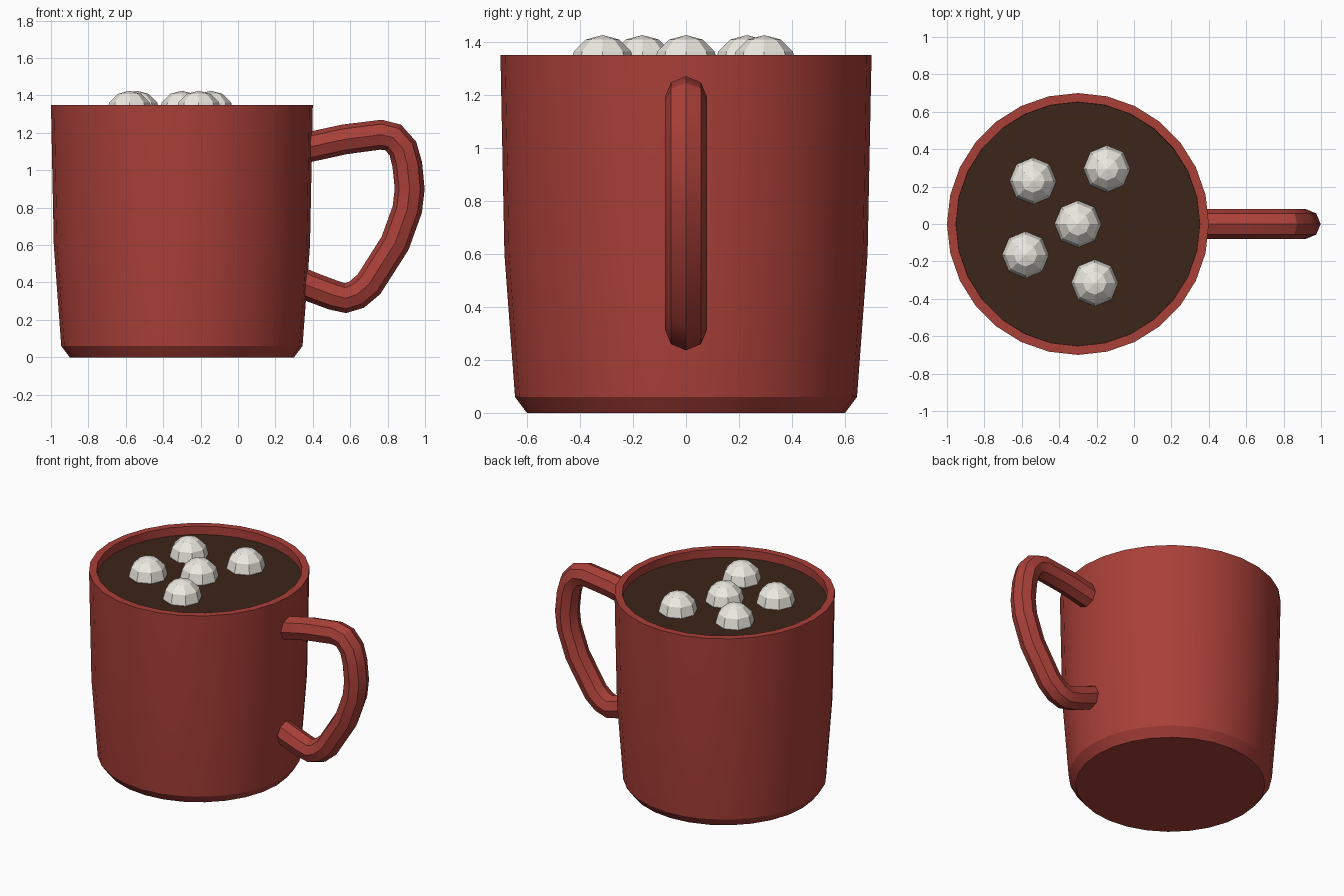
import bpy, bmesh
from math import sin, cos, pi, radians

if "Cube" in bpy.data.objects:
    bpy.data.objects.remove(bpy.data.objects["Cube"])

CX, SEG = -0.3, 28  # mug axis and number of sides


def material(name, rgb):
    m = bpy.data.materials.new(name)
    m.diffuse_color = (*rgb, 1)
    m.use_nodes = True
    m.node_tree.nodes["Principled BSDF"].inputs["Base Color"].default_value = m.diffuse_color
    return m


red = material("red_glaze", (0.40, 0.050, 0.040))
cocoa = material("cocoa", (0.045, 0.018, 0.010))
white = material("marshmallow", (0.85, 0.82, 0.76))


def smooth(ob):
    bpy.ops.object.select_all(action='DESELECT')
    bpy.context.view_layer.objects.active = ob
    ob.select_set(True)
    bpy.ops.object.shade_smooth_by_angle(angle=radians(30))


def lathe(name, profile, mat):
    """Revolve (radius, z) points about the mug axis, capping both ends."""
    bm = bmesh.new()
    rings = [[bm.verts.new((r * cos(2 * pi * i / SEG), r * sin(2 * pi * i / SEG), z))
              for i in range(SEG)] for r, z in profile]
    for a, b in zip(rings, rings[1:]):
        for i in range(SEG):
            j = (i + 1) % SEG
            bm.faces.new((a[i], a[j], b[j], b[i]))
    bm.faces.new(rings[0][::-1])
    bm.faces.new(rings[-1])
    me = bpy.data.meshes.new(name)
    bm.to_mesh(me)
    bm.free()
    me.materials.append(mat)
    ob = bpy.data.objects.new(name, me)
    ob.location.x = CX
    bpy.context.collection.objects.link(ob)
    smooth(ob)
    return ob


# Hollow cup: outside wall, rim, inside wall, floor
lathe("cup", [(0.60, 0), (0.645, 0.06), (0.685, 0.6), (0.70, 1.35),
              (0.652, 1.35), (0.635, 0.6), (0.59, 0.08)], red)

# Drink surface as a thin disc
lathe("drink", [(0.648, 1.27), (0.651, 1.292)], cocoa)

# Handle: octagonal tube swept along a path in the XZ plane
path = [(0.34, 1.115), (0.57, 1.165), (0.765, 1.19), (0.83, 1.175), (0.882, 1.115),
        (0.905, 1.03), (0.918, 0.9), (0.905, 0.79), (0.84, 0.61), (0.70, 0.39),
        (0.635, 0.335), (0.575, 0.316), (0.51, 0.332), (0.40, 0.373), (0.335, 0.40)]
cu = bpy.data.curves.new("handle_path", 'CURVE')
cu.dimensions = '3D'
cu.bevel_depth = 0.08
cu.bevel_resolution = 2
cu.use_fill_caps = True
sp = cu.splines.new('POLY')
sp.points.add(len(path) - 1)
for p, (x, z) in zip(sp.points, path):
    p.co = (x, 0, z, 1)
tube = bpy.data.objects.new("handle_path", cu)
bpy.context.collection.objects.link(tube)
bpy.context.view_layer.update()
me = bpy.data.meshes.new_from_object(tube.evaluated_get(bpy.context.evaluated_depsgraph_get()))
bpy.data.objects.remove(tube)
me.materials.clear()
me.materials.append(red)
handle = bpy.data.objects.new("handle", me)
bpy.context.collection.objects.link(handle)
smooth(handle)

# Floating marshmallows: low-poly spheres half sunk in the drink
for n, (x, y) in enumerate([(-0.3, 0), (-0.145, 0.295), (-0.54, 0.23),
                            (-0.58, -0.165), (-0.21, -0.315)]):
    bpy.ops.mesh.primitive_uv_sphere_add(segments=8, ring_count=6, radius=0.125,
                                         location=(x, y, 1.3))
    ob = bpy.context.object
    ob.name = f"marshmallow_{n + 1}"
    ob.data.materials.append(white)
    bpy.ops.object.shade_flat()
